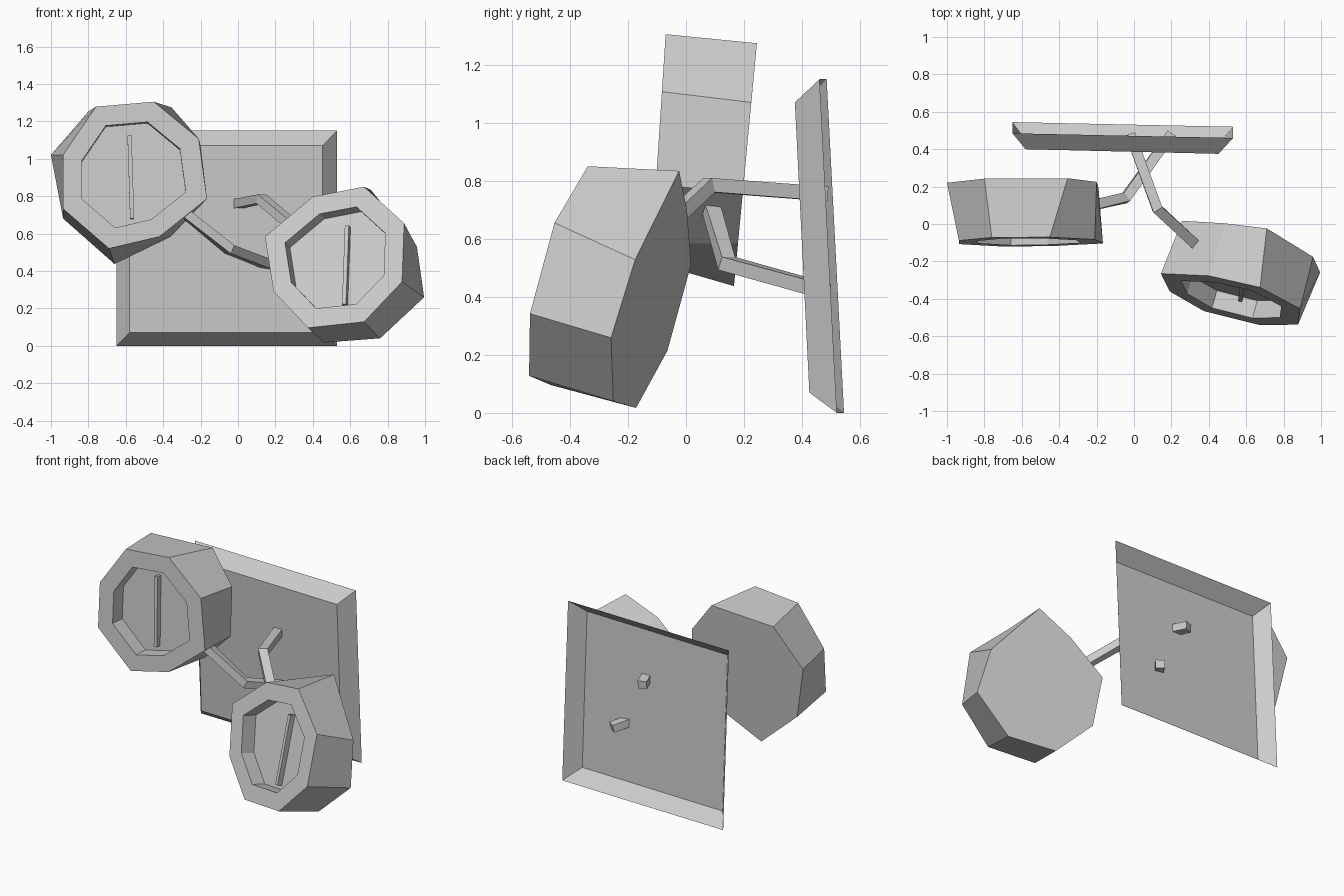
import bpy, bmesh
from mathutils import Vector

if "Cube" in bpy.data.objects:
    bpy.data.objects.remove(bpy.data.objects["Cube"])


def on_plane(plane, outline):
    """Lift an (x, z) outline onto the tilted plane y = k + a*z + b*x."""
    k, a, b = plane
    return [Vector((x, k + a * z + b * x, z)) for x, z in outline]


def loft(name, rings, cap_first=True, cap_last=True):
    bm = bmesh.new()
    loops = [[bm.verts.new(p) for p in ring] for ring in rings]
    n = len(loops[0])
    for r, s in zip(loops, loops[1:]):
        for i in range(n):
            j = (i + 1) % n
            bm.faces.new((r[i], r[j], s[j], s[i]))
    if cap_first:
        bm.faces.new(loops[0])
    if cap_last:
        bm.faces.new(loops[-1])
    bmesh.ops.recalc_face_normals(bm, faces=bm.faces)
    mesh = bpy.data.meshes.new(name)
    bm.to_mesh(mesh)
    bm.free()
    ob = bpy.data.objects.new(name, mesh)
    bpy.context.collection.objects.link(ob)
    return ob


def sweep(name, points, width, depth, up):
    """Rectangular section along a path, mitred at the bends."""
    pts = [Vector(p) for p in points]
    rings = []
    for i, p in enumerate(pts):
        t = Vector()
        if i > 0:
            t += (p - pts[i - 1]).normalized()
        if i < len(pts) - 1:
            t += (pts[i + 1] - p).normalized()
        t.normalize()
        s = t.cross(Vector(up)).normalized() * width / 2
        u = s.cross(t).normalized() * depth / 2
        rings.append([p + s + u, p - s + u, p - s - u, p + s - u])
    return loft(name, rings)


def lamp(name, front_plane, front, back_plane, back, bar):
    # housing with flat rim and sunken eight-sided face
    rim = on_plane(front_plane, front)
    rear = on_plane(back_plane, back)
    k, a, b = front_plane
    inward = Vector((-b, 1, -a)).normalized()
    c = sum(rim, Vector()) / len(rim)
    lip = [c + (p - c) * 0.72 for p in rim]
    floor = [p + inward * 0.1 for p in lip]
    loft(name + "_housing", [rear, rim, lip, floor])
    # slim upright bar on the sunken face
    ends = [p + inward * 0.085 for p in on_plane(front_plane, bar)]
    sweep(name + "_bar", ends, 0.022, 0.04, inward)


# wall plate: shallow tapered tray, open at the back
def rect(x0, x1, z0, z1):
    return [(x0, z0), (x1, z0), (x1, z1), (x0, z1)]


loft("wall_plate",
     [on_plane((0.531, -0.052, -0.021), rect(-0.65, 0.53, 0, 1.15)),
      on_plane((0.4395, -0.05, -0.024), rect(-0.58, 0.452, 0.07, 1.07))],
     cap_first=False)

# upper left lamp
lamp("left_lamp", (-0.155, 0.065, 0),
     [(-0.936, 1.02), (-0.76, 1.278), (-0.45, 1.305), (-0.21, 1.107),
      (-0.166, 0.786), (-0.42, 0.583), (-0.69, 0.52), (-0.936, 0.733)],
     (0.124, 0.0945, 0),
     [(-1.0, 1.02), (-0.8, 1.253), (-0.355, 1.274), (-0.2, 1.07),
      (-0.19, 0.76), (-0.36, 0.583), (-0.66, 0.437), (-0.935, 0.68)],
     [(-0.58, 1.13), (-0.566, 0.685)])

# lower right lamp
lamp("right_lamp", (-0.388, 0.28, -0.28),
     [(0.674, 0.85), (0.40, 0.797), (0.144, 0.583), (0.19, 0.29),
      (0.374, 0.096), (0.674, 0.128), (0.877, 0.342), (0.888, 0.655)],
     (-0.047, 0.268, -0.282),
     [(0.71, 0.834), (0.487, 0.70), (0.257, 0.51), (0.264, 0.214),
      (0.46, 0.017), (0.76, 0.04), (0.995, 0.259), (0.957, 0.528)],
     [(0.565, 0.66), (0.55, 0.24)])

# bent arms from plate to lamps
sweep("left_arm", [(-0.31, 0.08, 0.73), (-0.045, 0.14, 0.515), (0.2, 0.48, 0.42)],
      0.055, 0.05, (0, 0, 1))
sweep("right_arm", [(0.33, -0.11, 0.61), (0.125, 0.08, 0.785), (-0.02, 0.48, 0.755)],
      0.055, 0.05, (0, 0, 1))
